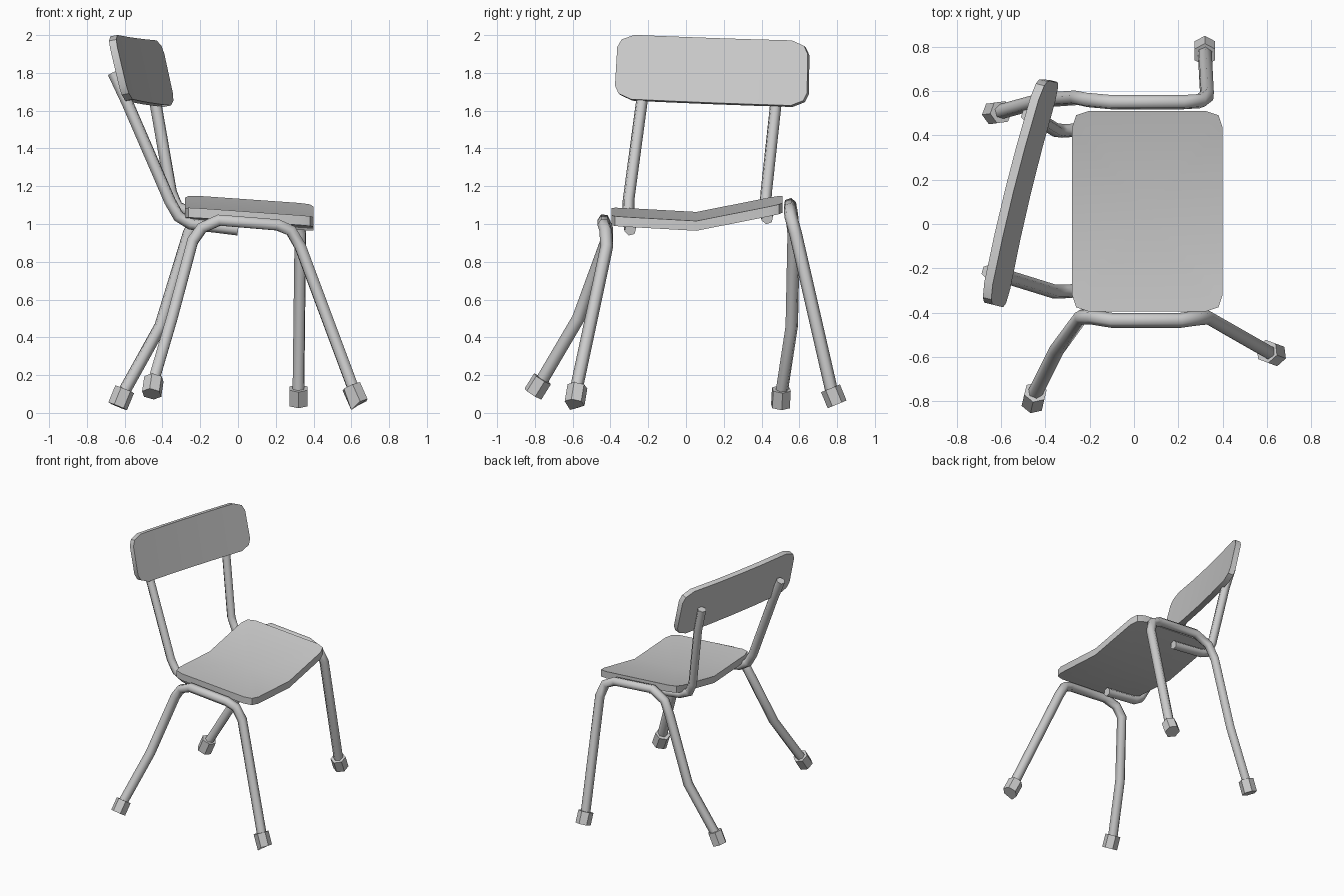
import bpy, bmesh, math
from mathutils import Vector

if "Cube" in bpy.data.objects:
    bpy.data.objects.remove(bpy.data.objects["Cube"], do_unlink=True)

GREY = (0.6, 0.6, 0.6, 1)
grey = bpy.data.materials.new("plain grey")
grey.use_nodes = True
grey.diffuse_color = GREY
grey.node_tree.nodes["Principled BSDF"].inputs["Base Color"].default_value = GREY


def finish(obj, angle):
    """Give an object the grey material and smooth shading with sharp edges."""
    obj.data.materials.clear()
    obj.data.materials.append(grey)
    bpy.ops.object.select_all(action='DESELECT')
    obj.select_set(True)
    bpy.context.view_layer.objects.active = obj
    bpy.ops.object.shade_smooth_by_angle(angle=math.radians(angle))


def mesh_object(name, bm, angle=35):
    bmesh.ops.recalc_face_normals(bm, faces=bm.faces)
    mesh = bpy.data.meshes.new(name)
    bm.to_mesh(mesh)
    bm.free()
    obj = bpy.data.objects.new(name, mesh)
    bpy.context.collection.objects.link(obj)
    finish(obj, angle)
    return obj


def tube(name, points, radius=0.034):
    """Six-sided bent tube along a path."""
    curve = bpy.data.curves.new(name, 'CURVE')
    curve.dimensions = '3D'
    curve.bevel_depth = radius
    curve.bevel_resolution = 1
    curve.use_fill_caps = True
    spline = curve.splines.new('POLY')
    spline.points.add(len(points) - 1)
    for p, co in zip(spline.points, points):
        p.co = (*co, 1)
    obj = bpy.data.objects.new(name, curve)
    bpy.context.collection.objects.link(obj)
    bpy.ops.object.select_all(action='DESELECT')
    obj.select_set(True)
    bpy.context.view_layer.objects.active = obj
    bpy.ops.object.convert(target='MESH')
    finish(bpy.context.view_layer.objects.active, 65)


def foot(name, top, bottom, tip=None):
    """Six-sided rubber foot; tip drags the nearest corner out to a point."""
    top, bottom = Vector(top), Vector(bottom)
    axis = bottom - top
    bm = bmesh.new()
    bmesh.ops.create_cone(bm, cap_ends=True, segments=6, radius1=0.054,
                          radius2=0.054, depth=axis.length)
    turn = axis.to_track_quat('Z', 'Y').to_matrix().to_4x4()
    bmesh.ops.transform(bm, matrix=turn, verts=bm.verts)
    bmesh.ops.translate(bm, vec=(top + bottom) / 2, verts=bm.verts)
    if tip:
        tip = Vector(tip)
        min(bm.verts, key=lambda v: (v.co - tip).length).co = tip
    mesh_object(name, bm)


def thicken(bm, offset):
    """Extrude an open sheet into a slab."""
    sheet = bmesh.ops.extrude_face_region(bm, geom=bm.faces[:], use_keep_orig=True)
    moved = [g for g in sheet["geom"] if isinstance(g, bmesh.types.BMVert)]
    bmesh.ops.translate(bm, vec=offset, verts=moved)


# Front and back leg arches
tube("front_leg_frame", [
    (-0.45, -0.77, 0.16), (-0.35, -0.57, 0.50), (-0.24, -0.42, 0.91),
    (-0.19, -0.42, 0.98), (-0.10, -0.435, 1.02), (0.21, -0.435, 0.995),
    (0.28, -0.425, 0.965), (0.33, -0.42, 0.88), (0.61, -0.58, 0.13)])
tube("back_leg_frame", [
    (-0.61, 0.505, 0.10), (-0.41, 0.56, 0.46), (-0.26, 0.57, 0.95),
    (-0.21, 0.56, 1.05), (-0.10, 0.55, 1.105), (0.22, 0.55, 1.08),
    (0.30, 0.555, 1.04), (0.33, 0.58, 0.95), (0.32, 0.77, 0.12)])

# Feet
foot("front_right_foot", (-0.445, -0.76, 0.18), (-0.457, -0.81, 0.10))
foot("front_left_foot", (0.60, -0.575, 0.14), (0.64, -0.59, 0.05),
     tip=(0.60, -0.614, 0.016))
foot("back_right_foot", (-0.60, 0.505, 0.125), (-0.637, 0.50, 0.035))
foot("back_left_foot", (0.32, 0.765, 0.13), (0.32, 0.80, 0.045))

# Backrest supports, bent under the seat
tube("right_back_support", [
    (-0.66, -0.215, 1.80), (-0.585, -0.235, 1.64), (-0.36, -0.305, 1.12),
    (-0.315, -0.305, 1.04), (-0.25, -0.30, 1.0), (0, -0.295, 0.97)], 0.032)
tube("left_back_support", [
    (-0.48, 0.49, 1.80), (-0.435, 0.475, 1.63), (-0.355, 0.425, 1.17),
    (-0.32, 0.42, 1.09), (-0.25, 0.425, 1.06), (0, 0.43, 1.03)], 0.032)

# Seat: chamfered saddle fanned around its sunken centre
X0, X1, Y0, Y1, MID, CUT = -0.28, 0.40, -0.395, 0.51, 0.055, 0.075


def seat_height(x, y):
    slope = -0.07 * (x - 0.06)
    if y > MID:
        return 1.04 + slope + 0.09 * (y - MID) / (Y1 - MID)
    return 1.04 + slope + 0.025 * (MID - y) / (MID - Y0)


outline = []
for cx, cy, sx, sy in ((X0, Y0, 1, 1), (X1, Y0, -1, 1), (X1, Y1, -1, -1), (X0, Y1, 1, -1)):
    corner = [(cx, cy + sy * CUT), (cx + sx * CUT * 0.25, cy + sy * CUT * 0.25),
              (cx + sx * CUT, cy)]
    outline += corner if sx * sy > 0 else corner[::-1]
    if sx < 0 and sy > 0:
        outline.append((X1, MID))
outline.append((X0, MID))
bm = bmesh.new()
hub = bm.verts.new((0.06, MID, 1.035))
rim = [bm.verts.new((x, y, seat_height(x, y))) for x, y in outline]
for a, b in zip(rim, rim[1:] + rim[:1]):
    bm.faces.new((hub, a, b))
thicken(bm, (0, 0, -0.052))
mesh_object("seat", bm)

# Backrest: rounded panel, slightly bowed, twisted between four corners
LOW_A, LOW_B = Vector((-0.575, -0.38, 1.665)), Vector((-0.33, 0.64, 1.625))
TOP_A, TOP_B = Vector((-0.655, -0.36, 2.005)), Vector((-0.405, 0.645, 1.97))
OUT = Vector((-0.95, 0.24, -0.2)).normalized()
columns = [(0, 0.2), (0.02, 0.08), (0.085, 0), (0.3, 0), (0.5, 0),
           (0.7, 0), (0.915, 0), (0.98, 0.08), (1, 0.2)]
bm = bmesh.new()
pairs = []
for u, inset in columns:
    low, top = LOW_A.lerp(LOW_B, u), TOP_A.lerp(TOP_B, u)
    bow = OUT * 0.06 * u * (1 - u)
    pairs.append([bm.verts.new(low.lerp(top, v) + bow) for v in (inset, 1 - inset)])
for (a, b), (c, d) in zip(pairs, pairs[1:]):
    bm.faces.new((a, c, d, b))
thicken(bm, OUT * 0.04)
mesh_object("backrest", bm)
